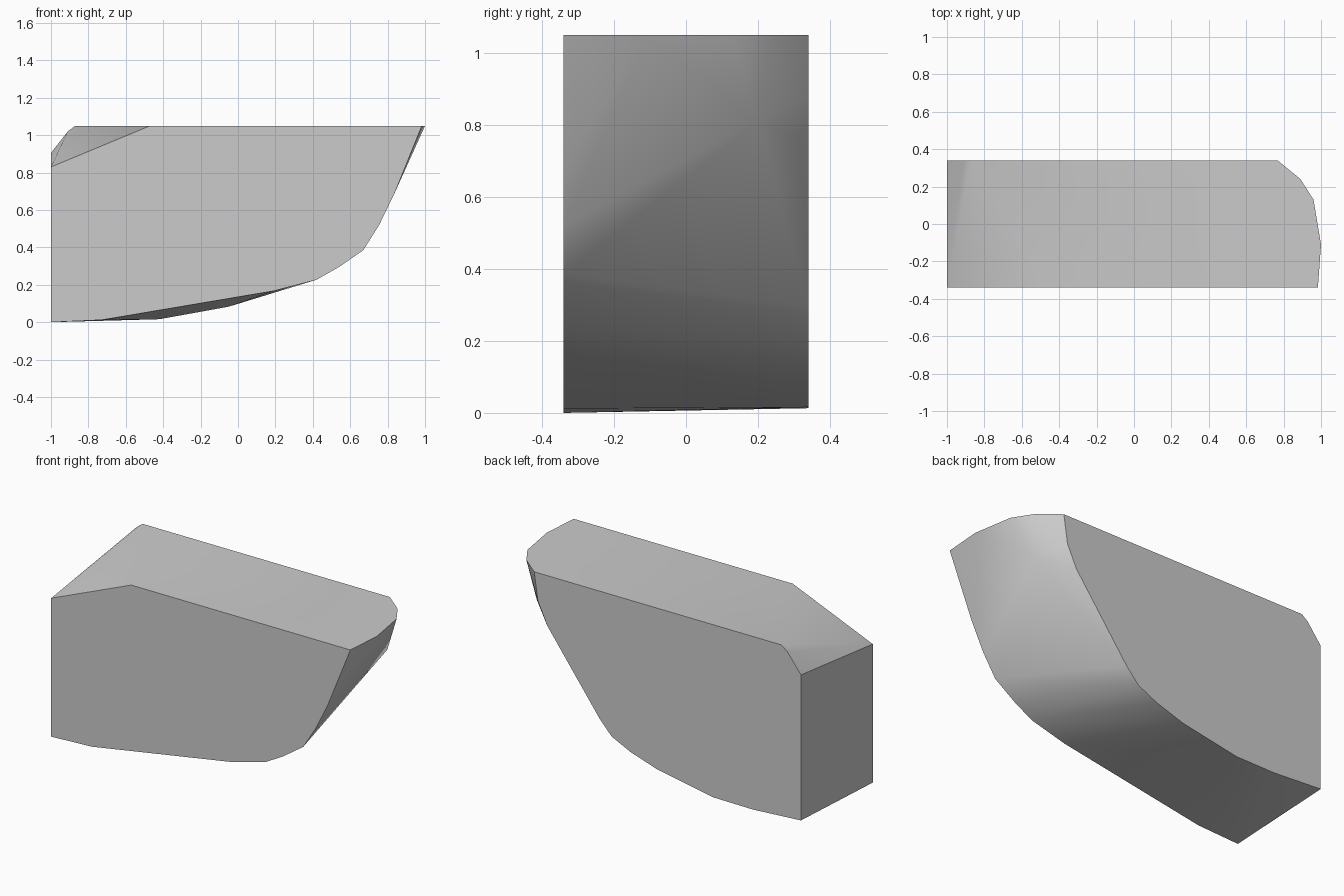
import bpy
import bmesh
import math

cube = bpy.data.objects.get("Cube")
if cube:
    bpy.data.objects.remove(cube, do_unlink=True)

HALF_DEPTH = 0.34
TOP = 1.05

# Side outlines as (x, z)
front_outline = [(-1, 0.83), (-1, 0.0), (-0.73, 0.012), (0.19, 0.167),
                 (0.42, 0.227), (0.54, 0.295), (0.67, 0.385), (0.755, 0.52),
                 (0.835, 0.685), (0.983, TOP), (-0.47, TOP)]
back_outline = [(-1, 0.905), (-1, 0.033), (-0.68, 0.013), (-0.42, 0.016),
                (-0.05, 0.083), (0.13, 0.141), (0.255, 0.2), (0.338, 0.29),
                (0.682, 0.75), (0.743, 0.88), (0.768, TOP), (-0.87, TOP),
                (-0.91, 1.02)]
# Bulging end of the top face, and the crease point below it
end_points = [(1.0, -0.11, TOP), (0.96, 0.13, TOP), (0.89, 0.24, TOP),
              (0.85, 0.2, 0.81)]

points = [(x, -HALF_DEPTH, z) for x, z in front_outline]
points += [(x, HALF_DEPTH, z) for x, z in back_outline]
points += end_points

# Wrap the outlines into one solid block
bm = bmesh.new()
for p in points:
    bm.verts.new(p)
hull = bmesh.ops.convex_hull(bm, input=bm.verts[:])
loose = [v for v in bm.verts if not v.link_faces]
bmesh.ops.delete(bm, geom=loose, context='VERTS')
bmesh.ops.dissolve_limit(bm, angle_limit=math.radians(0.5),
                         verts=bm.verts[:], edges=bm.edges[:])
bmesh.ops.recalc_face_normals(bm, faces=bm.faces[:])
mesh = bpy.data.meshes.new("tapered_block")
bm.to_mesh(mesh)
bm.free()

block = bpy.data.objects.new("tapered_block", mesh)
bpy.context.collection.objects.link(block)

# Plain grey
grey = bpy.data.materials.new("plain_grey")
grey.use_nodes = True
colour = (0.6, 0.6, 0.6, 1)
grey.diffuse_color = colour
grey.node_tree.nodes["Principled BSDF"].inputs["Base Color"].default_value = colour
mesh.materials.append(grey)

# Smooth the curved end, keep the cut edges sharp
bpy.ops.object.select_all(action='DESELECT')
block.select_set(True)
bpy.context.view_layer.objects.active = block
bpy.ops.object.shade_smooth_by_angle(angle=math.radians(35))
